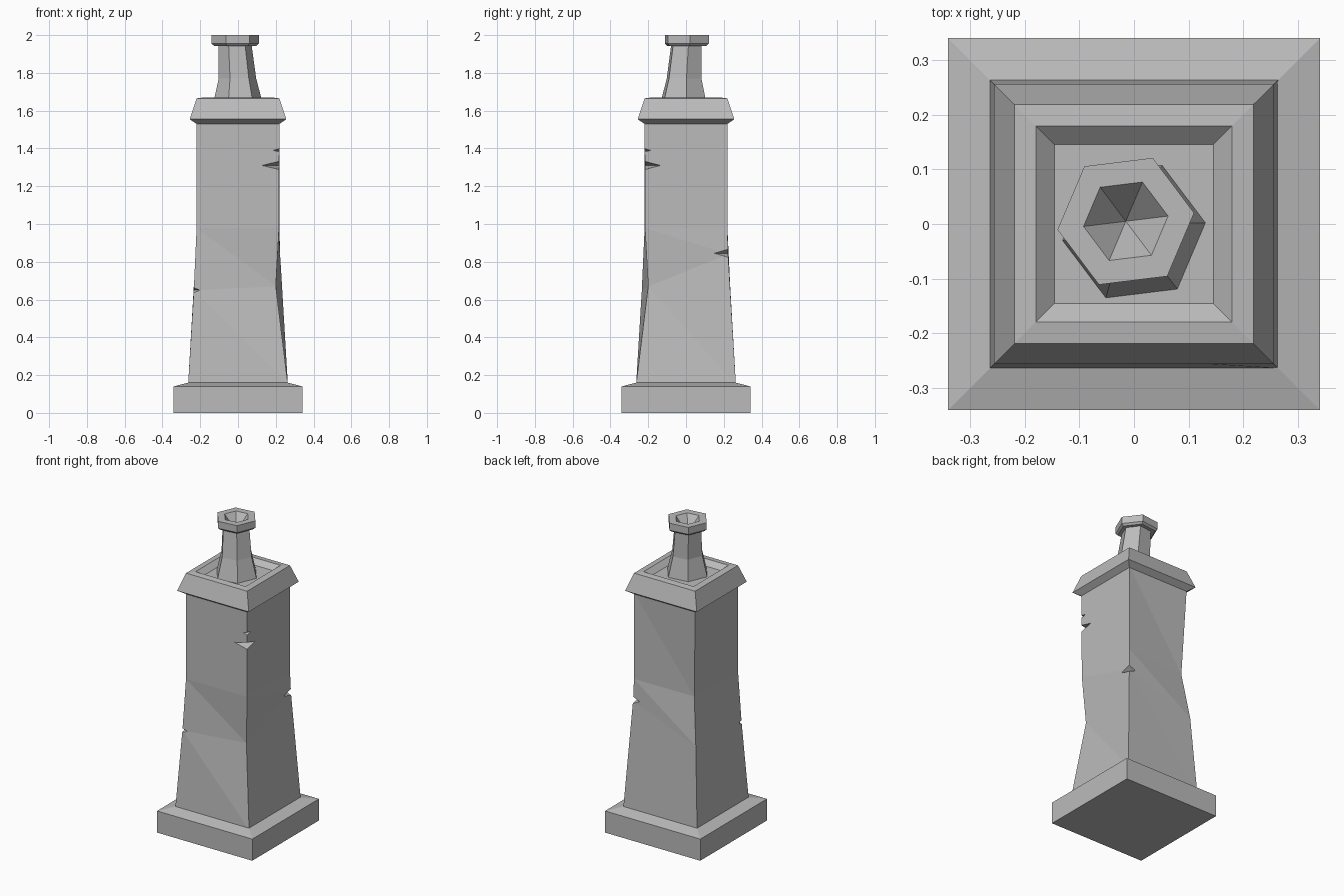
import bpy, bmesh
from math import cos, sin, radians
from mathutils import Vector

if "Cube" in bpy.data.objects:
    bpy.data.objects.remove(bpy.data.objects["Cube"], do_unlink=True)

stone = bpy.data.materials.new("grey stone")
stone.use_nodes = True
GREY = (0.5, 0.5, 0.5, 1)
stone.diffuse_color = GREY
stone.node_tree.nodes["Principled BSDF"].inputs["Base Color"].default_value = GREY

# Corner order used by every square ring
CORNERS = [(1, -1), (1, 1), (-1, 1), (-1, -1)]


def finish(name, bm):
    bmesh.ops.remove_doubles(bm, verts=bm.verts, dist=0.0005)
    bmesh.ops.recalc_face_normals(bm, faces=bm.faces)
    mesh = bpy.data.meshes.new(name)
    bm.to_mesh(mesh)
    bm.free()
    mesh.materials.append(stone)
    obj = bpy.data.objects.new(name, mesh)
    bpy.context.collection.objects.link(obj)
    return obj


def loft(name, rings, split=False):
    """Skin a stack of rings and close both ends."""
    bm = bmesh.new()
    loops = [[bm.verts.new(p) for p in ring] for ring in rings]
    n = len(rings[0])
    for low, high in zip(loops, loops[1:]):
        for i in range(n):
            j = (i + 1) % n
            if split:
                bm.faces.new((low[i], low[j], high[i]))
                bm.faces.new((low[j], high[j], high[i]))
            else:
                bm.faces.new((low[i], low[j], high[j], high[i]))
    bm.faces.new(loops[0][::-1])
    bm.faces.new(loops[-1])
    return finish(name, bm)


def square(r, z):
    return [(x * r, y * r, z) for x, y in CORNERS]


def uneven(corners):
    return [(x * r, y * r, z) for (x, y), (r, z) in zip(CORNERS, corners)]


def hexagon(cx, cy, r, z):
    angles = [radians(7 + 60 * k) for k in range(6)]
    return [(cx + r * cos(a), cy + r * sin(a), z) for a in angles]


# Plinth with a sloped top
loft("plinth", [square(0.341, 0), square(0.341, 0.14), square(0.264, 0.16)])

# Crooked tapering shaft
shaft = loft("shaft", [
    square(0.264, 0.15),
    uneven([(0.2, 0.67), (0.223, 0.84), (0.234, 0.67), (0.234, 0.65)]),
    uneven([(0.217, 0.98), (0.219, 0.98), (0.197, 0.97), (0.219, 0.98)]),
    square(0.219, 1.54)], split=True)

# Chips in the shaft corners: corner, radius, height, half opening, reach in x, reach in y
CHIPS = [
    (0, 0.219, 1.31, 0.025, 0.10, 0.09),
    (0, 0.219, 1.39, 0.012, 0.04, 0.04),
    (1, 0.223, 0.845, 0.026, 0.05, 0.085),
    (3, 0.234, 0.65, 0.018, 0.045, 0.03),
]
bm = bmesh.new()
for corner, r, z, gap, reach_x, reach_y in CHIPS:
    sx, sy = CORNERS[corner]
    out = r + 0.006
    points = [(sx * (r - reach_x), sy * out, z), (sx * out, sy * (r - reach_y), z),
              (sx * out, sy * out, z + gap), (sx * out, sy * out, z - gap)]
    v = [bm.verts.new(p) for p in points]
    for tri in ((0, 1, 2), (0, 1, 3), (0, 2, 3), (1, 2, 3)):
        bm.faces.new([v[k] for k in tri])
chips = finish("chip_cutter", bm)
chips.hide_render = True

cut = shaft.modifiers.new("chips", "BOOLEAN")
cut.operation = "DIFFERENCE"
cut.solver = "EXACT"
cut.object = chips
bpy.context.view_layer.update()
carved = bpy.data.meshes.new_from_object(
    shaft.evaluated_get(bpy.context.evaluated_depsgraph_get()))
shaft.modifiers.clear()
shaft.data = carved
bpy.data.objects.remove(chips, do_unlink=True)

# Flared cap with a shallow recess on top
loft("cap", [square(r, z) for r, z in (
    (0.219, 1.53), (0.256, 1.555), (0.219, 1.665), (0.179, 1.67), (0.146, 1.64))])

# Leaning six-sided chimney pot with a collar and pointed hollow
loft("chimney_pot", [
    hexagon(0, -0.014, 0.133, 1.635),
    hexagon(-0.003, -0.01, 0.1, 1.77),
    hexagon(-0.015, 0.002, 0.088, 1.945),
    hexagon(-0.015, 0.005, 0.113, 1.943),
    hexagon(-0.015, 0.005, 0.126, 1.955),
    hexagon(-0.015, 0.005, 0.126, 2.0),
    hexagon(-0.015, 0.005, 0.078, 2.0),
    hexagon(-0.015, 0.005, 0.0001, 1.9)])
